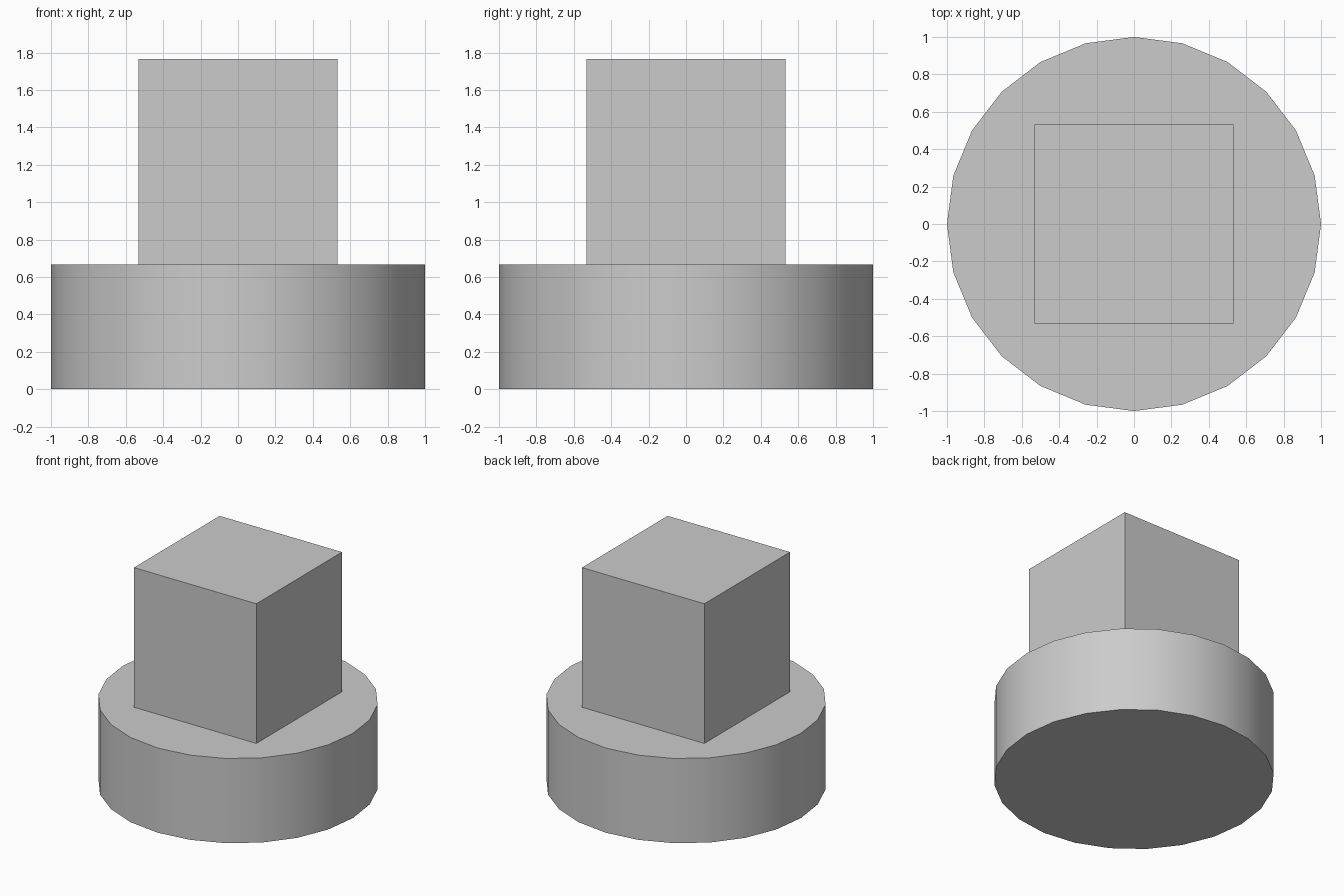
import bpy
import math

if "Cube" in bpy.data.objects:
    bpy.data.objects.remove(bpy.data.objects["Cube"])

BASE_HEIGHT = 0.667
TOTAL_HEIGHT = 1.767
BLOCK_WIDTH = 1.066

grey = bpy.data.materials.new("light grey")
grey.diffuse_color = (0.6, 0.6, 0.6, 1.0)
grey.use_nodes = True
grey.node_tree.nodes["Principled BSDF"].inputs["Base Color"].default_value = grey.diffuse_color


def finish(name):
    """Name the active object and give it the grey material."""
    obj = bpy.context.object
    obj.name = name
    obj.data.materials.append(grey)
    return obj


# Round base: 24 sides, smooth wall with sharp rims
bpy.ops.mesh.primitive_cylinder_add(
    vertices=24, radius=1.0, depth=BASE_HEIGHT, location=(0, 0, BASE_HEIGHT / 2))
finish("round_base")
bpy.ops.object.shade_smooth_by_angle(angle=math.radians(30))

# Square block standing on the base
block_height = TOTAL_HEIGHT - BASE_HEIGHT
bpy.ops.mesh.primitive_cube_add(
    size=1.0, location=(0, 0, BASE_HEIGHT + block_height / 2))
block = finish("square_block")
block.scale = (BLOCK_WIDTH, BLOCK_WIDTH, block_height)
bpy.ops.object.transform_apply(location=False, rotation=False, scale=True)
